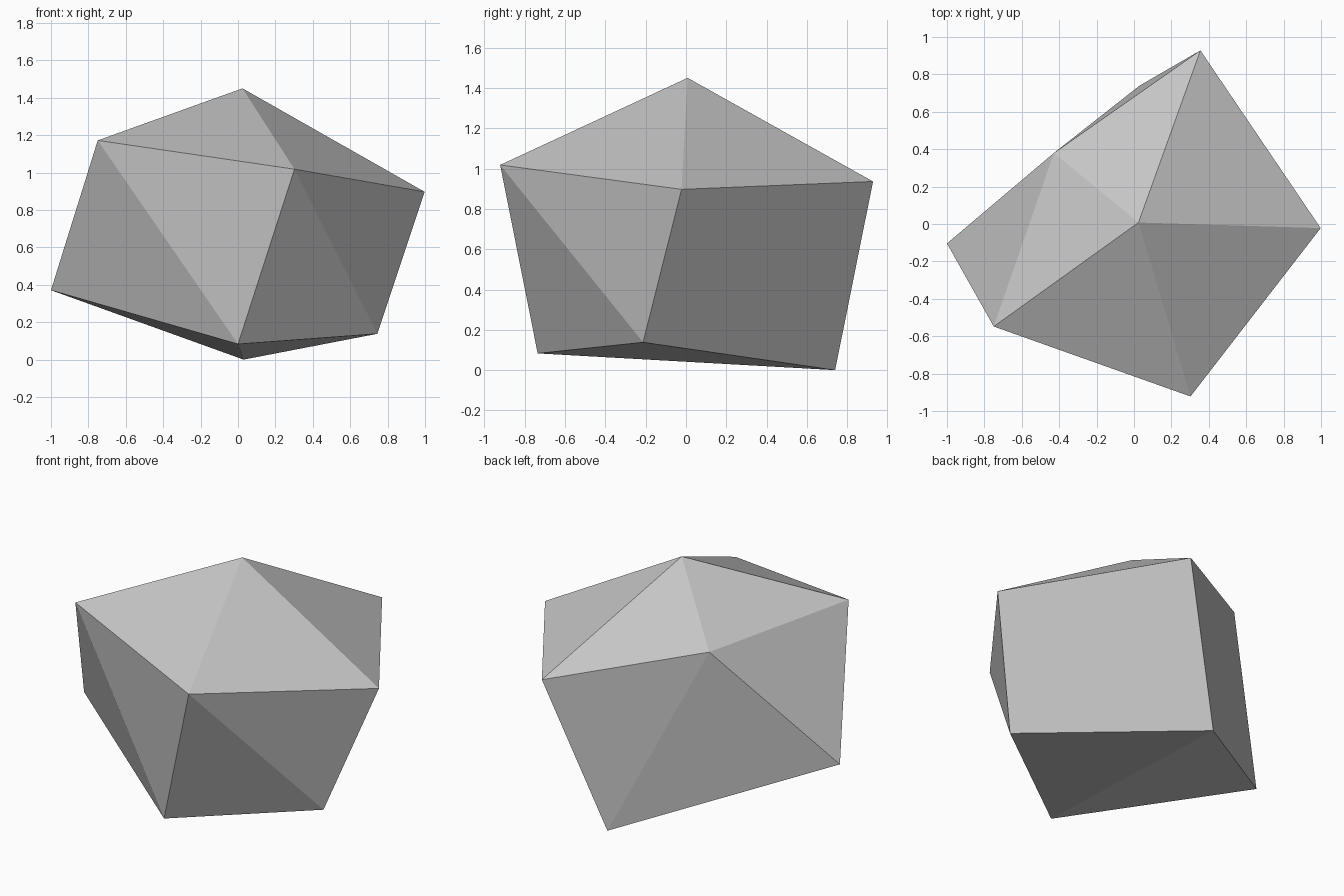
import bpy
import bmesh

# Remove the default cube
cube = bpy.data.objects.get("Cube")
if cube:
    bpy.data.objects.remove(cube, do_unlink=True)

# Plain stone material
stone = bpy.data.materials.new("stone_grey")
stone.use_nodes = True
colour = (0.56, 0.56, 0.56, 1.0)
stone.diffuse_color = colour
stone.node_tree.nodes["Principled BSDF"].inputs["Base Color"].default_value = colour

# Corners of the boulder: peak, shoulder ring, then base ring
peak = [(0.024, 0.008, 1.45)]
shoulder = [(-0.75, -0.548, 1.172), (0.302, -0.922, 1.018), (0.998, -0.022, 0.897),
            (0.355, 0.928, 0.936), (-0.428, 0.38, 1.11)]
base = [(-1.0, -0.104, 0.371), (0.0, -0.736, 0.083), (0.745, -0.213, 0.138),
        (0.03, 0.74, 0.0)]

# Wrap the corners in a faceted convex shell
bm = bmesh.new()
for corner in peak + shoulder + base:
    bm.verts.new(corner)
bmesh.ops.convex_hull(bm, input=bm.verts[:])
bmesh.ops.recalc_face_normals(bm, faces=bm.faces[:])
for face in bm.faces:
    face.smooth = False

mesh = bpy.data.meshes.new("boulder")
bm.to_mesh(mesh)
bm.free()
mesh.materials.append(stone)
boulder = bpy.data.objects.new("boulder", mesh)
bpy.context.collection.objects.link(boulder)
